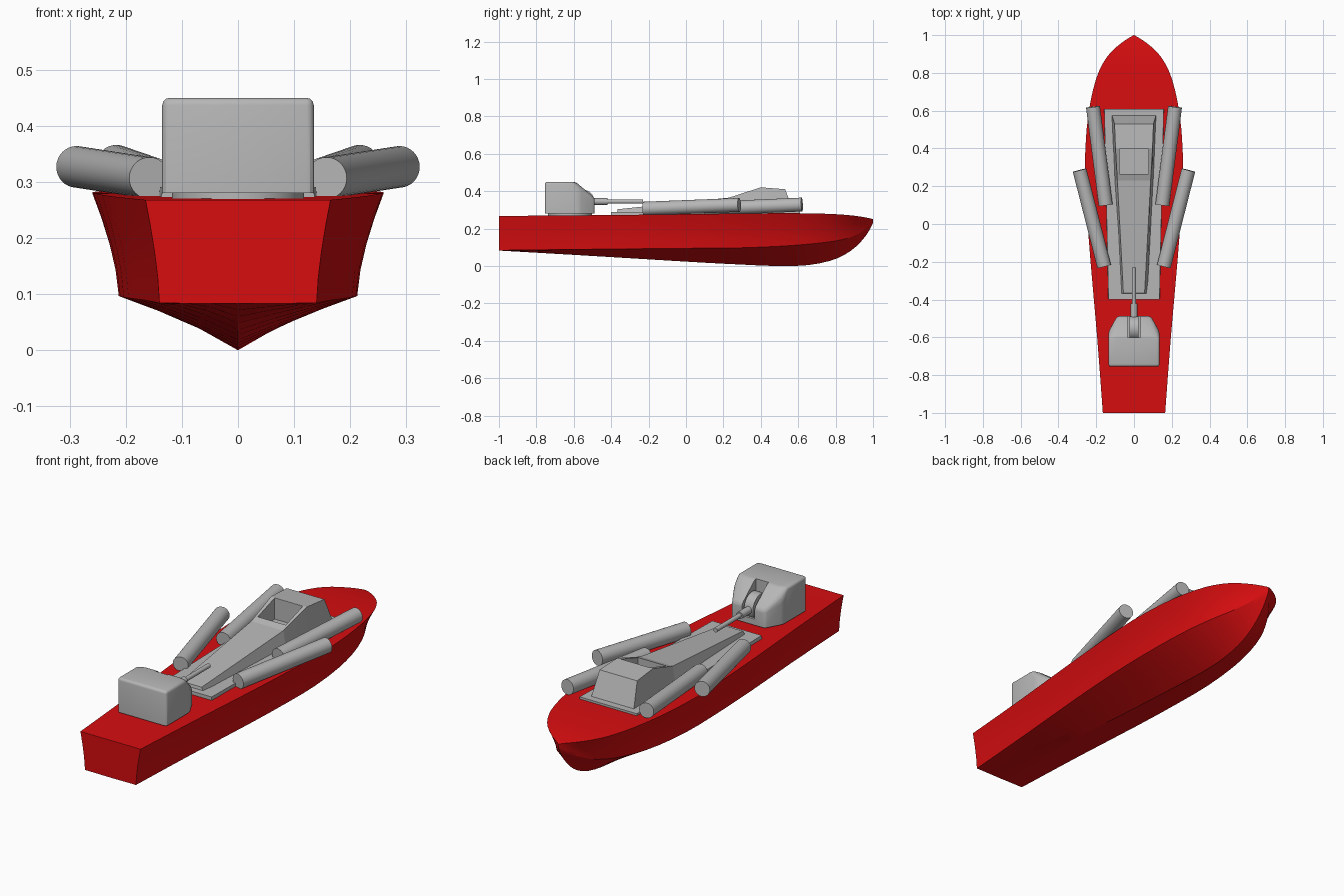
import bpy, bmesh, math
from mathutils import Vector

if "Cube" in bpy.data.objects:
    bpy.data.objects.remove(bpy.data.objects["Cube"])


def material(name, rgb):
    m = bpy.data.materials.new(name)
    m.diffuse_color = (*rgb, 1)
    m.use_nodes = True
    m.node_tree.nodes["Principled BSDF"].inputs["Base Color"].default_value = m.diffuse_color
    return m


RED = material("hull_red", (0.68, 0.004, 0.005))
GREY = material("fitting_grey", (0.47, 0.47, 0.47))


def finish(name, bm, mat, angle=30):
    bmesh.ops.recalc_face_normals(bm, faces=bm.faces)
    me = bpy.data.meshes.new(name)
    bm.to_mesh(me)
    bm.free()
    me.materials.append(mat)
    ob = bpy.data.objects.new(name, me)
    bpy.context.collection.objects.link(ob)
    smooth(ob, angle)
    return ob


def smooth(ob, angle=30):
    bpy.ops.object.select_all(action='DESELECT')
    ob.select_set(True)
    bpy.context.view_layer.objects.active = ob
    bpy.ops.object.shade_smooth_by_angle(angle=math.radians(angle))


def loft(name, rings, mat, angle=30):
    """Skin closed rings of equal length and cap both ends."""
    bm = bmesh.new()
    rows = [[bm.verts.new(p) for p in ring] for ring in rings]
    n = len(rows[0])
    for a, b in zip(rows, rows[1:]):
        for i in range(n):
            j = (i + 1) % n
            bm.faces.new((a[i], a[j], b[j], b[i]))
    bm.faces.new(rows[0])
    bm.faces.new(rows[-1][::-1])
    return finish(name, bm, mat, angle)


def rod(name, p, q, r, mat=GREY, sides=32):
    p, q = Vector(p), Vector(q)
    bm = bmesh.new()
    bmesh.ops.create_cone(bm, cap_ends=True, segments=sides, radius1=r,
                          radius2=r, depth=(q - p).length)
    rot = (q - p).to_track_quat('Z', 'Y').to_matrix().to_4x4()
    bm.transform(rot)
    bmesh.ops.translate(bm, verts=bm.verts, vec=(p + q) / 2)
    return finish(name, bm, mat)


def box_cut(ob, lo, hi):
    """Cut a box-shaped recess into an object."""
    bm = bmesh.new()
    bmesh.ops.create_cube(bm, size=1)
    for v in bm.verts:
        v.co = [lo[i] if v.co[i] < 0 else hi[i] for i in range(3)]
    cutter = finish("cutter", bm, GREY)
    cutter.hide_render = True
    mod = ob.modifiers.new("recess", 'BOOLEAN')
    mod.operation, mod.solver, mod.object = 'DIFFERENCE', 'EXACT', cutter
    smooth(ob)
    bpy.ops.object.modifier_apply(modifier=mod.name)
    bpy.data.objects.remove(cutter)
    smooth(ob)


# Hull stations: y, deck half width, deck z, chine half width, chine z, keel z
STATIONS = [
    (-1.00, .165, .268, .140, .084, .083),
    (-0.60, .195, .271, .165, .089, .060),
    (-0.20, .230, .275, .195, .093, .036),
    (0.10, .252, .279, .210, .096, .018),
    (0.30, .260, .281, .212, .098, .008),
    (0.50, .251, .283, .200, .106, .000),
    (0.65, .230, .282, .177, .117, .005),
    (0.77, .200, .279, .143, .130, .028),
    (0.85, .165, .274, .107, .145, .062),
    (0.91, .122, .268, .072, .167, .105),
    (0.96, .065, .260, .036, .195, .160),
    (0.985, .027, .255, .014, .220, .200),
    (1.00, .001, .250, .0006, .240, .230),
]


def hull_ring(s):
    y, dw, dz, cw, cz, kz = s
    half = [(cw * t, kz + (cz - kz) * t ** .92) for t in (.33, .67, 1)]
    half += [(cw + (dw - cw) * t ** 1.5, cz + (dz - cz) * t)
             for t in (.25, .5, .75, 1)]
    right = [(x, y, z) for x, z in half]
    left = [(-x, y, z) for x, z in reversed(half)]
    return [(0, y, kz)] + right + left


def refine(rows):
    """Insert a cubic midpoint between neighbouring stations."""
    out = []
    for i in range(len(rows) - 1):
        p0, p1, p2 = rows[max(i - 1, 0)], rows[i], rows[i + 1]
        p3 = rows[min(i + 2, len(rows) - 1)]
        out.append(p1)
        d = p2[0] - p1[0]
        mid = [(p1[0] + p2[0]) / 2]
        for k in range(1, 6):
            m1 = (p2[k] - p0[k]) / (p2[0] - p0[0])
            m2 = (p3[k] - p1[k]) / (p3[0] - p1[0])
            mid.append((p1[k] + p2[k]) / 2 + d * (m1 - m2) / 8)
        out.append(mid)
    return out + [rows[-1]]


loft("hull", [hull_ring(s) for s in refine(STATIONS)], RED, 25)


def slab_ring(y_low, y_top, base_half, top_half, z_low, z_top):
    return [(-base_half, y_low, z_low), (base_half, y_low, z_low),
            (top_half, y_top, z_top), (-top_half, y_top, z_top)]


# Deckhouse base plate
loft("deckhouse_base", [slab_ring(-.40, -.40, .137, .135, .262, .290),
                        slab_ring(.61, .61, .160, .157, .262, .293)], GREY)

# Sloping deckhouse with raised cabin and open cockpit
cabin = loft("cabin", [slab_ring(-.37, -.365, .072, .056, .28, .304),
                       slab_ring(.23, .23, .103, .088, .28, .366),
                       slab_ring(.40, .40, .110, .098, .28, .421),
                       slab_ring(.58, .53, .118, .103, .28, .411)], GREY, 8)
box_cut(cabin, (-.077, .265, .315), (.077, .398, .5))

# Torpedo tubes, two on each side
for side, s in (("left", -1), ("right", 1)):
    rod("front_tube_" + side, (s * .150, .10, .306), (s * .217, .62, .329), .037)
    rod("rear_tube_" + side, (s * .158, -.225, .307), (s * .288, .285, .327), .037)

# Gun turret: chamfered, rounded housing with a front slot
bm = bmesh.new()
for s in (-1, 1):
    for p in [(.135, -.755, .28), (.135, -.57, .28), (.09, -.488, .28),
              (.135, -.755, .45), (.135, -.60, .45), (.09, -.59, .45),
              (.135, -.57, .40), (.09, -.488, .365)]:
        bm.verts.new((s * p[0], p[1], p[2]))
bmesh.ops.convex_hull(bm, input=bm.verts)
bmesh.ops.dissolve_limit(bm, angle_limit=math.radians(3),
                         verts=bm.verts, edges=bm.edges)
edges = [e for e in bm.edges if max(v.co.z for v in e.verts) > .29
         and e.calc_face_angle(0) > math.radians(20)]
bmesh.ops.bevel(bm, geom=edges, offset=.018, segments=3, profile=.5,
                affect='EDGES', clamp_overlap=True)
turret = finish("turret", bm, GREY)
box_cut(turret, (-.035, -.60, .31), (.035, -.45, .5))
rod("turret_ring", (0, -.62, .262), (0, -.62, .285), .118, sides=48)

# Gun cradle and stepped barrel
rod("gun_cradle", (-.024, -.552, .345), (.024, -.552, .345), .063)
rod("barrel_sleeve", (0, -.55, .345), (0, -.42, .345), .018, sides=20)
rod("barrel", (0, -.43, .345), (0, -.23, .345), .011, sides=20)
